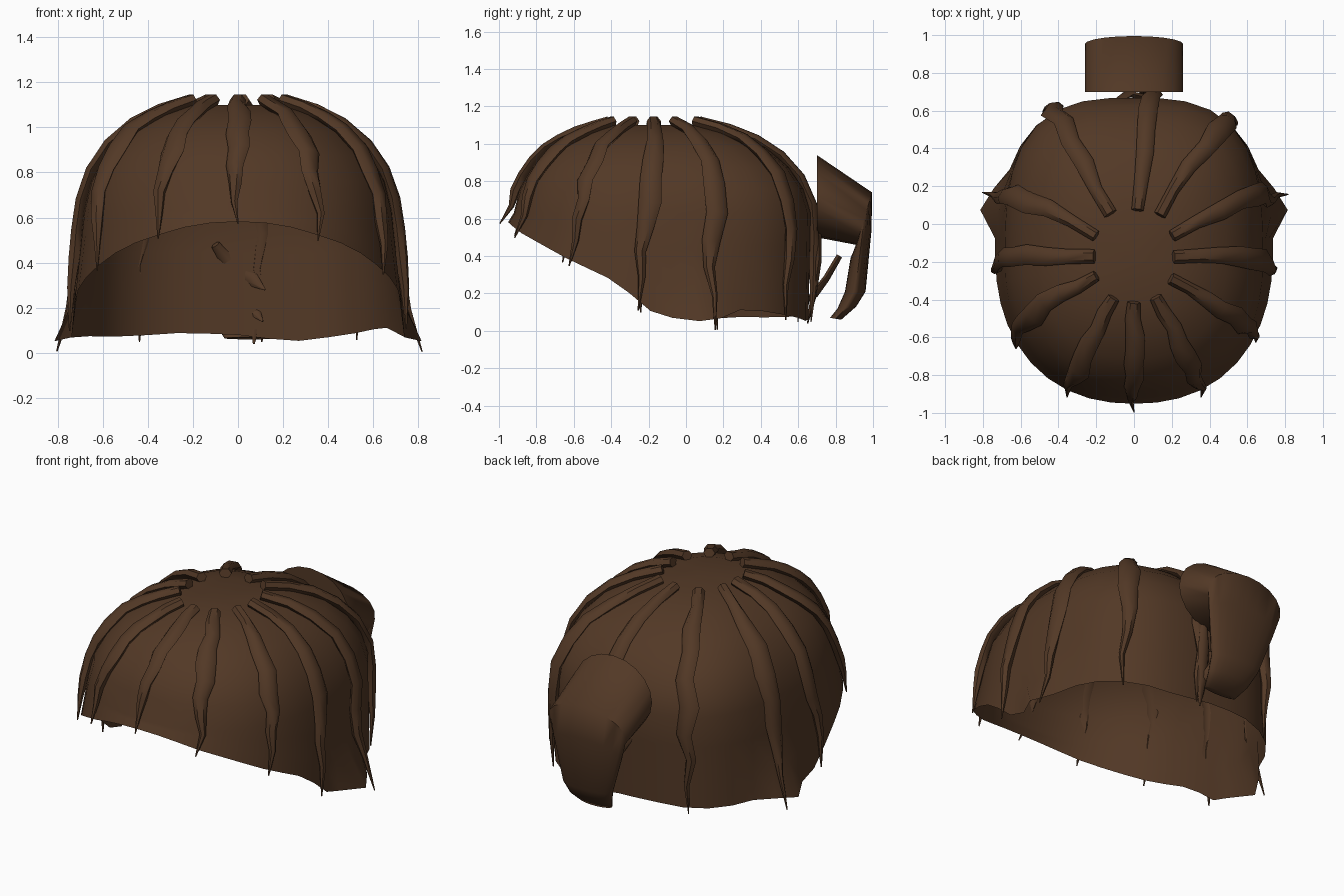
import bpy, bmesh, math, random
from mathutils import Vector

if "Cube" in bpy.data.objects:
    bpy.data.objects.remove(bpy.data.objects["Cube"])

random.seed(7)
brown = bpy.data.materials.new("dark_brown_hair")
brown.diffuse_color = (0.085, 0.040, 0.019, 1)
brown.use_nodes = True
brown.node_tree.nodes["Principled BSDF"].inputs["Base Color"].default_value = brown.diffuse_color

CROWN_Y = -0.19
PROFILE = [(0, 1.10), (0.3, 1.10), (0.5, 1.055), (0.7, 0.98),
           (0.84, 0.875), (0.93, 0.76), (0.975, 0.63)]
RIM = [(-0.95, 0.59), (-0.88, 0.53), (-0.63, 0.39), (-0.36, 0.26), (-0.2, 0.11),
       (-0.08, 0.07), (0.05, 0.05), (0.2, 0.075), (0.6, 0.06), (1, 0.06)]
# uneven hem across the back, by x
HEM = [(-0.7, 0.0), (-0.25, 0.03), (0, 0.02), (0.25, -0.01), (0.5, 0.02), (0.62, 0.04)]


def lerp_table(table, v):
    for (a, p), (b, q) in zip(table, table[1:]):
        if v <= b:
            return p + (q - p) * max(0, (v - a) / (b - a))
    return table[-1][1]


def outline(a):
    """Distance from the crown to the side wall in direction a."""
    c, s = abs(math.cos(a)), math.sin(a)
    depth, n = (0.88, 3.0) if s > 0 else (0.75, 2.25)
    return ((c / 0.70) ** n + (abs(s) / depth) ** n) ** (-1 / n)


def cap_row(a, i):
    r, c, s = outline(a), math.cos(a), math.sin(a)
    if i < len(PROFILE):
        f, z = PROFILE[i]
    else:
        y = CROWN_Y + r * s
        k = (i - 6) / 3
        flare = 0.165 * math.exp(-((y - 0.07) / 0.1) ** 2) * k ** 2.5
        end = 1.05 - 0.035 * max(0, -s) - 0.09 * max(0, s) + flare
        f = 0.975 + (end - 0.975) * k
        low = lerp_table(RIM, y) + (lerp_table(HEM, r * c) if y > 0.25 else 0)
        z = 0.63 + (low - 0.63) * k
    return Vector((r * f * c, CROWN_Y + r * f * s, z))


def cap_point(a, u):
    i = min(int(u), 8)
    return cap_row(a, i).lerp(cap_row(a, i + 1), u - i)


def finish(name, bm, angle=40):
    bmesh.ops.recalc_face_normals(bm, faces=bm.faces[:])
    me = bpy.data.meshes.new(name)
    bm.to_mesh(me)
    bm.free()
    me.materials.append(brown)
    ob = bpy.data.objects.new(name, me)
    bpy.context.collection.objects.link(ob)
    bpy.ops.object.select_all(action='DESELECT')
    ob.select_set(True)
    bpy.context.view_layer.objects.active = ob
    bpy.ops.object.shade_smooth_by_angle(angle=math.radians(angle))
    return ob


def loft(name, rings, caps=True, angle=40):
    """Skin a list of closed rings of points."""
    bm = bmesh.new()
    rows = [[bm.verts.new(p) for p in ring] for ring in rings]
    n = len(rows[0])
    for a, b in zip(rows, rows[1:]):
        for j in range(n):
            k = (j + 1) % n
            bm.faces.new((a[j], a[k], b[k], b[j]))
    if caps:
        bm.faces.new(rows[0])
        bm.faces.new(rows[-1])
    return finish(name, bm, angle)


def tube(name, path, normals, widths, thick, roll=0.0):
    """Flattened six-sided lock along a path."""
    rings = []
    for i, p in enumerate(path):
        d = (path[min(i + 1, len(path) - 1)] - path[max(i - 1, 0)]).normalized()
        side = d.cross(normals[i]).normalized()
        up = side.cross(d)
        tw = roll * i / len(path)
        side, up = (side * math.cos(tw) + up * math.sin(tw),
                    up * math.cos(tw) - side * math.sin(tw))
        rings.append([p + side * widths[i] * math.cos(t)
                      + up * min(thick, widths[i]) * math.sin(t)
                      for t in [k * math.pi / 3 for k in range(6)]])
    return loft(name, rings, angle=50)


# Scalp cap: open shell with a rim high in front and low at the back
bm = bmesh.new()
N = 40
top = bm.verts.new((0, CROWN_Y, 1.10))
rows = [[bm.verts.new(cap_row(2 * math.pi * j / N, i)) for j in range(N)]
        for i in range(1, 10)]
for j in range(N):
    k = (j + 1) % N
    bm.faces.new((top, rows[0][j], rows[0][k]))
    for a, b in zip(rows, rows[1:]):
        bm.faces.new((a[j], b[j], b[k], a[k]))
finish("scalp_cap", bm)

# Locks radiating from the crown: start angle, end angle, drop below the rim
LOCKS = [(86, 83, 0.02), (60, 54, 0.03), (32, 23, 0.055), (4, -5, 0.05),
         (-27, -34, 0.03), (-60, -64, 0.03), (-90, -90, 0.01), (242, 244, 0.02),
         (203, 217, 0.03), (175, 184, 0.05), (148, 156, 0.055), (117, 119, 0.03)]
WIDTH = [(0, 0.033), (0.12, 0.036), (0.25, 0.048), (0.4, 0.058), (0.52, 0.058),
         (0.68, 0.042), (0.85, 0.022), (1, 0.003)]
STEPS = 9


def even_steps(a0, a1):
    """Evenly spaced (angle, row) stations along a lock."""
    dense = []
    for i in range(121):
        u = 1 + 8 * i / 120
        a = math.radians(a0 + (a1 - a0) * i / 120)
        dense.append((a, u, cap_point(a, u)))
    run = [0]
    for p, q in zip(dense, dense[1:]):
        run.append(run[-1] + (q[2] - p[2]).length)
    return [min(zip(run, dense), key=lambda e: abs(e[0] - run[-1] * k / STEPS))[1]
            for k in range(STEPS + 1)]


for n, (a0, a1, drop) in enumerate(LOCKS):
    path, normals, widths = [], [], []
    for i, (a, u, _) in enumerate(even_steps(a0, a1)):
        a += math.radians(random.uniform(-1.4, 1.4)) if 0 < i < STEPS else 0
        p = cap_point(a, u)
        tilt = min(1, (u - 1) / 5)
        nor = Vector((math.cos(a) * tilt, math.sin(a) * tilt, 1.05 - tilt)).normalized()
        low = drop if i == STEPS else 0
        # the fringe tips kick forward a little
        kick = 0.03 * max(0, -math.sin(a)) ** 4 if i == STEPS else 0
        path.append(p + nor * ((0.022 if i < STEPS else 0.014) + kick) - Vector((0, 0, low)))
        normals.append(nor)
        widths.append(lerp_table(WIDTH, i / STEPS) * random.uniform(0.88, 1.15))
    tube(f"lock_{n + 1}", path, normals, widths, 0.028, random.uniform(-0.6, 0.6))

# Ponytail: tube leaving the back, folding sharply down and tapering
# each ring: outer (y, z), inner (y, z), half width, sideways shift
TAIL = [((0.70, 0.94), (0.70, 0.50), 0.26, 0), ((0.995, 0.74), (0.91, 0.46), 0.26, 0),
        ((0.992, 0.54), (0.88, 0.39), 0.23, 0.01), ((0.96, 0.21), (0.85, 0.21), 0.165, 0.03),
        ((0.91, 0.13), (0.81, 0.12), 0.14, 0.04), ((0.83, 0.06), (0.77, 0.07), 0.11, 0.05)]
rings = []
for (yo, zo), (yi, zi), w, dx in TAIL:
    ring = []
    for j in range(20):
        t = 2 * math.pi * j / 20
        k = (1 + math.cos(t)) / 2
        ring.append(Vector((dx + w * math.sin(t), yi + (yo - yi) * k, zi + (zo - zi) * k)))
    rings.append(ring)
loft("ponytail", rings, angle=60)

# Loose wisps under the ponytail
WISPS = [[(-0.10, 0.64, 0.48), (-0.03, 0.69, 0.38), (0.06, 0.67, 0.33), (0.12, 0.62, 0.28)],
         [(0.02, 0.82, 0.40), (0.03, 0.75, 0.28), (0.06, 0.69, 0.20), (0.11, 0.62, 0.14)],
         [(0.09, 0.71, 0.54), (0.09, 0.71, 0.38), (0.08, 0.68, 0.18), (0.07, 0.65, 0.04)]]
for n, pts in enumerate(WISPS):
    tube(f"wisp_{n + 1}", [Vector(p) for p in pts], [Vector((0, 1, 0.1))] * 4,
         [0.02, 0.04, 0.035, 0.004], 0.018)
